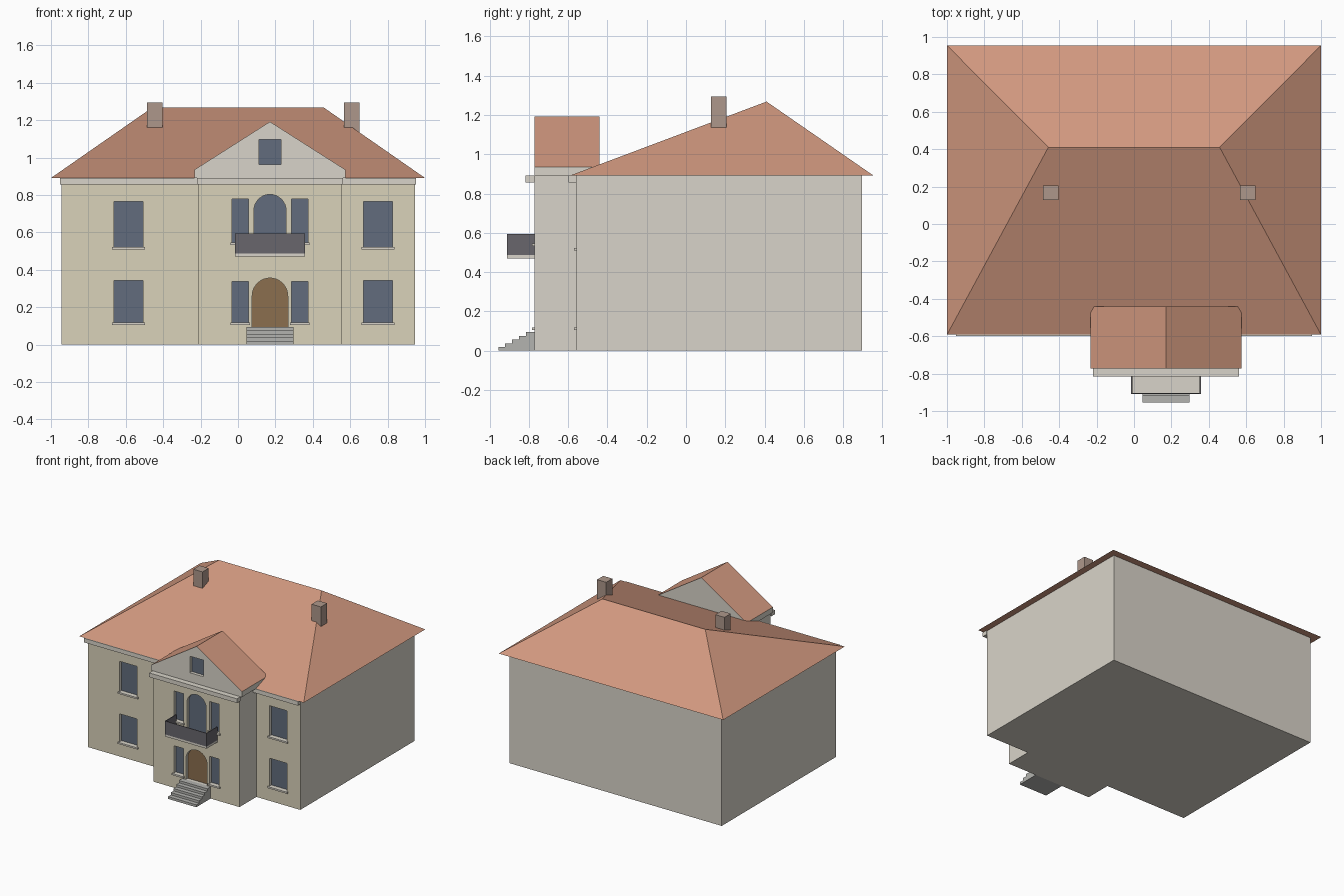
import bpy, bmesh, math
from mathutils import Vector

if "Cube" in bpy.data.objects:
    bpy.data.objects.remove(bpy.data.objects["Cube"])


def material(name, r, g, b):
    m = bpy.data.materials.new(name)
    m.diffuse_color = [(c / 255) ** 2.2 for c in (r, g, b)] + [1]
    m.use_nodes = True
    m.node_tree.nodes["Principled BSDF"].inputs["Base Color"].default_value = m.diffuse_color
    return m


STONE = material("stone", 216, 211, 200)
FACADE = material("facade", 217, 209, 184)
ROOF = material("roof_tile", 208, 151, 126)
GLASS = material("glass", 98, 108, 124)
WOOD = material("wood", 138, 110, 80)
IRON = material("iron", 104, 102, 108)
BRICK = material("brick", 172, 150, 138)
STEP = material("step_stone", 178, 178, 174)


def finish(name, bm, *mats):
    bmesh.ops.recalc_face_normals(bm, faces=bm.faces)
    me = bpy.data.meshes.new(name)
    bm.to_mesh(me)
    bm.free()
    ob = bpy.data.objects.new(name, me)
    bpy.context.collection.objects.link(ob)
    for m in mats:
        me.materials.append(m)
    return ob


def add_prism(bm, pts, vec):
    face = bm.faces.new([bm.verts.new(p) for p in pts])
    ext = bmesh.ops.extrude_face_region(bm, geom=[face], use_keep_orig=True)
    bmesh.ops.translate(bm, vec=Vector(vec),
                        verts=[v for v in ext["geom"] if isinstance(v, bmesh.types.BMVert)])


def prism(name, pts, vec, *mats):
    bm = bmesh.new()
    add_prism(bm, pts, vec)
    return finish(name, bm, *mats)


def rect(x0, x1, z0, z1):
    return [(x0, z0), (x1, z0), (x1, z1), (x0, z1)]


def arch(cx, r, z0, top, n=16):
    zs = top - r
    curve = [(cx + r * math.cos(math.pi * i / n), zs + r * math.sin(math.pi * i / n))
             for i in range(n + 1)]
    return [(cx - r, z0), (cx + r, z0)] + curve


def at_y(pts, y):
    return [(x, y, z) for x, z in pts]


def box(name, x0, x1, y0, y1, z0, z1, mat):
    return prism(name, at_y(rect(x0, x1, z0, z1), y0), (0, y1 - y0, 0), mat)


WALL, BAY, CX, EAVE = -0.557, -0.772, 0.171, 0.891
B0, B1 = CX - 0.383, CX + 0.383

# Walls: T-shaped plan with the entrance bay
plan = [(-0.945, WALL), (B0, WALL), (B0, BAY), (B1, BAY), (B1, WALL),
        (0.945, WALL), (0.945, 0.895), (-0.945, 0.895)]
walls = prism("walls", [(x, y, 0) for x, y in plan], (0, 0, EAVE), STONE, FACADE)
for f in walls.data.polygons:
    if f.normal.y < -0.9:
        f.material_index = 1

# Main hipped roof
bm = bmesh.new()
e = [bm.verts.new((x, y, EAVE)) for x, y in [(-1, -0.592), (1, -0.592), (1, 0.955), (-1, 0.955)]]
ra, rb = [bm.verts.new((x, 0.41, 1.268)) for x in (-0.458, 0.458)]
for f in ([e[0], e[1], rb, ra], [e[1], e[2], rb], [e[2], e[3], ra, rb], [e[3], e[0], ra], e):
    bm.faces.new(f)
finish("main_roof", bm, ROOF)

# Pediment with its small gable roof
gable = [(CX - 0.404, EAVE), (CX + 0.404, EAVE), (CX + 0.404, 0.935), (CX, 1.192), (CX - 0.404, 0.935)]
pediment = prism("pediment", at_y(gable, BAY), (0, 0.332, 0), STONE, ROOF)
for f in pediment.data.polygons:
    if f.normal.z > 0.5:
        f.material_index = 1

# Cornices
box("cornice_left", -0.953, B0, -0.598, WALL, 0.857, EAVE, STONE)
box("cornice_right", B1, 0.953, -0.598, WALL, 0.857, EAVE, STONE)
box("cornice_bay", B0 - 0.008, B1 + 0.008, -0.816, BAY, 0.857, EAVE, STONE)

# Openings: outline, wall plane, filling, sill flag
openings = []
for x in (-0.586, 0.749):
    for z0, z1 in ((0.118, 0.343), (0.522, 0.766)):
        openings.append(("window", rect(x - 0.078, x + 0.078, z0, z1), WALL, GLASS, True))
for x in (CX - 0.159, CX + 0.159):
    for z0, z1 in ((0.118, 0.338), (0.545, 0.779)):
        openings.append(("side_window", rect(x - 0.043, x + 0.043, z0, z1), BAY, GLASS, True))
openings += [
    ("attic_window", rect(CX - 0.06, CX + 0.06, 0.964, 1.097), BAY, GLASS, False),
    ("balcony_window", arch(CX, 0.086, 0.487, 0.803), BAY, GLASS, False),
    ("door", arch(CX, 0.095, 0.095, 0.356), BAY, WOOD, False)]

cut = bmesh.new()
for name, pts, y, mat, sill in openings:
    add_prism(cut, at_y(pts, y - 0.02), (0, 0.05, 0))
    prism(name, at_y(pts, y + 0.025), (0, 0.01, 0), mat)
    if sill:
        x0, x1, z = pts[0][0], pts[1][0], pts[0][1]
        box(name + "_sill", x0 - 0.01, x1 + 0.01, y - 0.013, y + 0.025, z - 0.013, z, STONE)
cutter = finish("opening_cutter", cut)
cutter.hide_render = True
cutter.display_type = 'WIRE'
for ob in (walls, pediment):
    mod = ob.modifiers.new("openings", 'BOOLEAN')
    mod.operation = 'DIFFERENCE'
    mod.solver = 'EXACT'
    mod.object = cutter

# Balcony slab and thin railing
hw, front, t = 0.186, -0.91, 0.006
box("balcony_slab", CX - hw, CX + hw, front, BAY, 0.47, 0.487, STONE)
rail = [(-hw, BAY), (-hw, front), (hw, front), (hw, BAY),
        (hw - t, BAY), (hw - t, front + t), (t - hw, front + t), (t - hw, BAY)]
prism("balcony_railing", [(CX + x, y, 0.487) for x, y in rail], (0, 0, 0.107), IRON)

# Entrance steps
stair = [(BAY, 0), (-0.955, 0)]
for i in range(5):
    y = -0.955 + 0.035 * i
    stair += [(y, 0.019 * (i + 1)), (y + 0.035, 0.019 * (i + 1))]
stair[-1] = (BAY, 0.095)
prism("entrance_steps", [(CX - 0.126, y, z) for y, z in stair], (0.252, 0, 0), STEP)

# Chimneys
for x in (-0.446, 0.608):
    box("chimney", x - 0.041, x + 0.041, 0.127, 0.206, 1.1, 1.294, BRICK)
